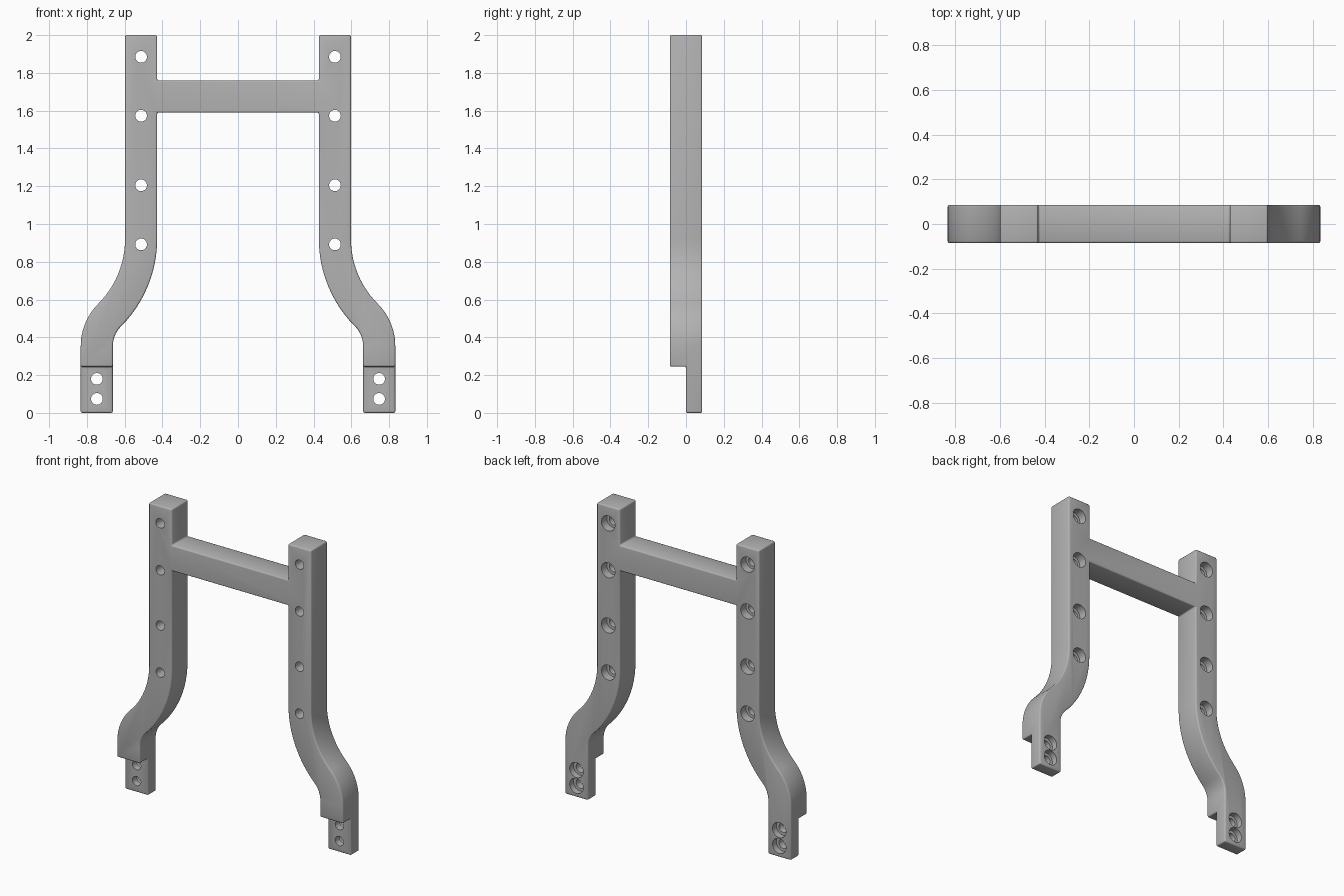
import bpy, bmesh, math
from mathutils import Matrix, Vector

cube = bpy.data.objects.get("Cube")
if cube:
    bpy.data.objects.remove(cube, do_unlink=True)

DEPTH = 0.086            # half thickness
INNER, OUTER = 0.428, 0.598
WIDTH = OUTER - INNER
BEND_TOP, STEP = 0.92, 0.245
STEPS = 12

grey = bpy.data.materials.new("plain grey")
grey.use_nodes = True
grey.diffuse_color = (0.45, 0.45, 0.45, 1)
grey.node_tree.nodes["Principled BSDF"].inputs["Base Color"].default_value = grey.diffuse_color


def make_object(name, bm):
    bmesh.ops.recalc_face_normals(bm, faces=bm.faces)
    mesh = bpy.data.meshes.new(name)
    bm.to_mesh(mesh)
    bm.free()
    mesh.materials.append(grey)
    obj = bpy.data.objects.new(name, mesh)
    bpy.context.collection.objects.link(obj)
    return obj


def leg_edge(x, upper_radius, lower_radius):
    """S-bend from the straight post down to the foot, as two 45 degree arcs."""
    angles = [math.radians(45) * i / STEPS for i in range(STEPS + 1)]
    pts = [(x + upper_radius * (1 - math.cos(a)), BEND_TOP - upper_radius * math.sin(a))
           for a in angles]
    mx, mz = pts[-1]
    cx = mx - lower_radius * math.cos(math.radians(45))
    cz = mz - lower_radius * math.sin(math.radians(45))
    pts += [(cx + lower_radius * math.cos(a), cz + lower_radius * math.sin(a))
            for a in reversed(angles[:-1])]
    return pts


# Frame outline: right half, then its mirror
outer = leg_edge(OUTER, 0.484, 0.317)
inner = leg_edge(INNER, 0.484 + WIDTH, 0.317 - WIDTH)
half = [(INNER, 1.76), (INNER, 2), (OUTER, 2)] + outer
half += [(outer[-1][0], 0), (inner[-1][0], 0)] + inner[::-1] + [(INNER, 1.59)]
outline = half + [(-x, z) for x, z in reversed(half)]

bm = bmesh.new()
face = bm.faces.new([bm.verts.new((x, -DEPTH, z)) for x, z in outline])
solid = bmesh.ops.extrude_face_region(bm, geom=[face])
bmesh.ops.translate(bm, vec=(0, 2 * DEPTH, 0),
                    verts=[v for v in solid["geom"] if isinstance(v, bmesh.types.BMVert)])
frame = make_object("frame", bm)

# Notch that thins the front of both feet
bm = bmesh.new()
bmesh.ops.create_cube(bm, size=1, matrix=Matrix.Translation((0, -0.5, STEP - 0.5))
                      @ Matrix.Diagonal((3, 1, 1, 1)))
notch = make_object("foot_notch_cutter", bm)

# Screw holes and their wider recesses at the back
post_x, foot_x = (INNER + OUTER) / 2, 0.747
holes = [(post_x, z, 0.03) for z in (1.885, 1.573, 1.205, 0.892)]
holes += [(foot_x, z, 0.045) for z in (0.18, 0.074)]


def drill(name, radius, full_depth):
    bm = bmesh.new()
    for side in (-1, 1):
        for x, z, floor in holes:
            start = -0.2 if full_depth else floor
            place = Matrix.Translation((side * x, (start + 0.2) / 2, z))
            bmesh.ops.create_cone(bm, cap_ends=True, segments=32, radius1=radius,
                                  radius2=radius, depth=0.2 - start,
                                  matrix=place @ Matrix.Rotation(math.pi / 2, 4, "X"))
    return make_object(name, bm)


shafts = drill("hole_cutter", 0.031, True)
recesses = drill("recess_cutter", 0.05, False)


def cut(cutter):
    cutter.hide_render = True
    mod = frame.modifiers.new(cutter.name, "BOOLEAN")
    mod.operation, mod.solver, mod.object = "DIFFERENCE", "EXACT", cutter


cut(notch)
bevel = frame.modifiers.new("soft edges", "BEVEL")
bevel.width, bevel.segments = 0.009, 3
bevel.limit_method, bevel.angle_limit = "ANGLE", math.radians(40)
cut(shafts)
cut(recesses)

# Apply the modifiers and drop the cutters
graph = bpy.context.evaluated_depsgraph_get()
finished = bpy.data.meshes.new_from_object(frame.evaluated_get(graph))
frame.modifiers.clear()
frame.data = finished
finished.materials.clear()
finished.materials.append(grey)
for poly in finished.polygons:
    poly.material_index = 0
for cutter in (notch, shafts, recesses):
    bpy.data.objects.remove(cutter, do_unlink=True)

for obj in bpy.context.selected_objects:
    obj.select_set(False)
frame.select_set(True)
bpy.context.view_layer.objects.active = frame
bpy.ops.object.shade_smooth_by_angle(angle=math.radians(35))
